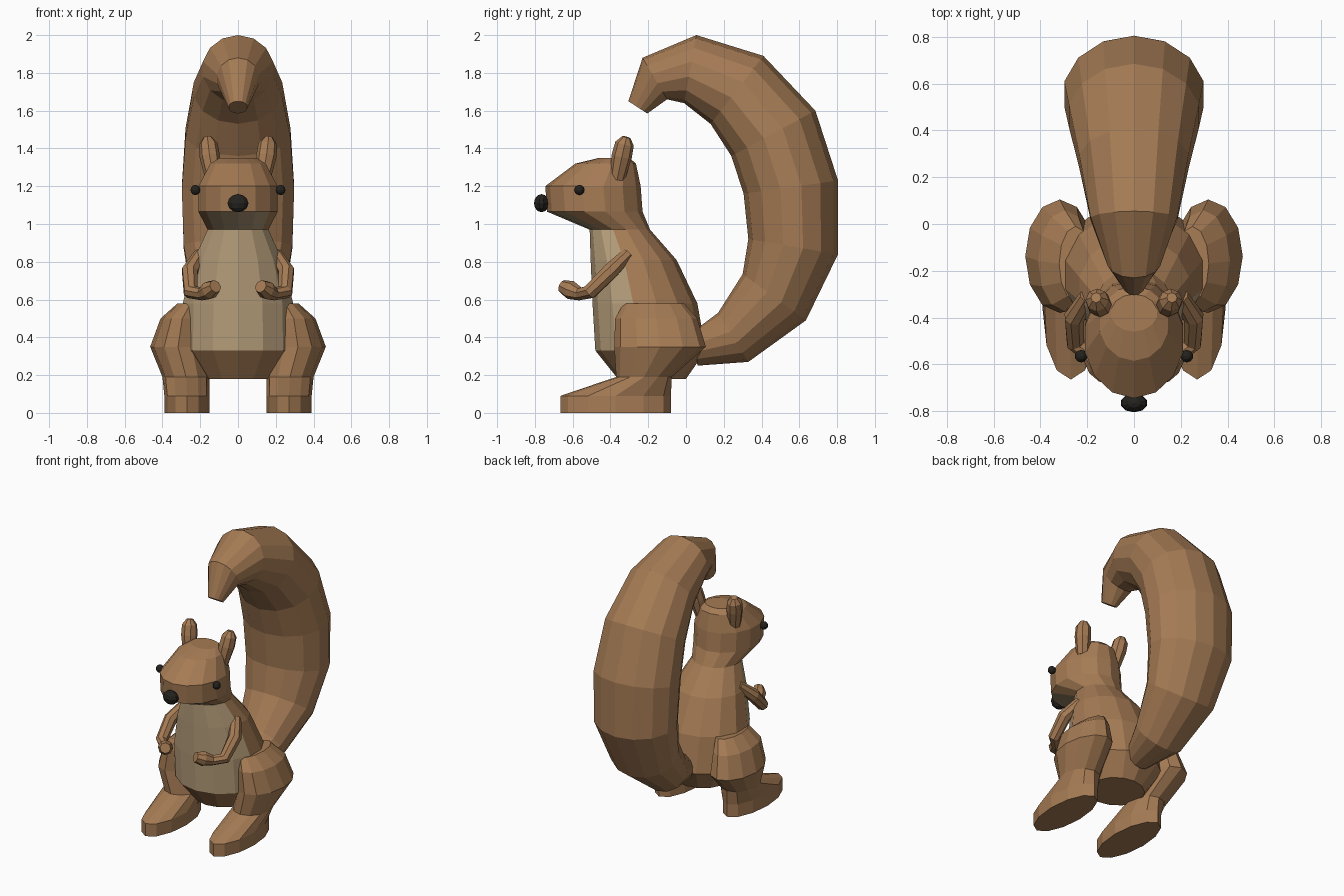
import bpy
import bmesh
from math import sin, cos, pi
from mathutils import Vector, Matrix

cube = bpy.data.objects.get("Cube")
if cube:
    bpy.data.objects.remove(cube, do_unlink=True)


def material(name, rgb):
    mat = bpy.data.materials.new(name)
    mat.use_nodes = True
    mat.diffuse_color = (*rgb, 1)
    mat.node_tree.nodes["Principled BSDF"].inputs["Base Color"].default_value = (*rgb, 1)
    return mat


fur = material("brown fur", (0.38, 0.2, 0.09))
cream = material("cream belly", (0.48, 0.35, 0.2))
black = material("near black", (0.018, 0.016, 0.013))


def finish(name, bm, mats):
    bmesh.ops.recalc_face_normals(bm, faces=bm.faces)
    mesh = bpy.data.meshes.new(name)
    bm.to_mesh(mesh)
    bm.free()
    for mat in mats:
        mesh.materials.append(mat)
    obj = bpy.data.objects.new(name, mesh)
    bpy.context.collection.objects.link(obj)
    return obj


def loft(name, rings, sides, mats=(fur,), side=1, rule=None):
    """Skin a row of elliptical rings, each (centre, half axis u, half axis v)."""
    bm = bmesh.new()
    rows = []
    for c, u, v in rings:
        row = []
        for k in range(sides):
            a = 2 * pi * k / sides
            p = c + u * sin(a) + v * cos(a)
            row.append(bm.verts.new((p.x * side, p.y, p.z)))
        rows.append(row)
    for i, (low, high) in enumerate(zip(rows, rows[1:])):
        for k in range(sides):
            j = (k + 1) % sides
            face = bm.faces.new((low[k], low[j], high[j], high[k]))
            if rule:
                face.material_index = rule(i, min(k, sides - 1 - k))
    bm.faces.new(rows[0])
    bm.faces.new(rows[-1])
    return finish(name, bm, mats)


def level(z, front, back, inner, outer):
    """Horizontal ring from its extents."""
    centre = Vector(((inner + outer) / 2, (front + back) / 2, z))
    return centre, Vector(((outer - inner) / 2, 0, 0)), Vector((0, (front - back) / 2, 0))


def limb(name, points, sides, side):
    """Tube through (x, y, z, radius) points."""
    pos = [Vector(p[:3]) for p in points]
    rings = []
    for i, p in enumerate(points):
        along = (pos[min(i + 1, len(pos) - 1)] - pos[max(i - 1, 0)]).normalized()
        u = along.cross(Vector((0.3, -0.5, 0.8)) if abs(along.z) < 0.8 else Vector((0, 1, 0)))
        u.normalize()
        rings.append((pos[i], u * p[3], along.cross(u) * p[3]))
    return loft(name, rings, sides, side=side)


def ball(name, centre, radii):
    bm = bmesh.new()
    bmesh.ops.create_uvsphere(bm, u_segments=10, v_segments=6, radius=1,
                              matrix=Matrix.LocRotScale(Vector(centre), None, Vector(radii)))
    return finish(name, bm, (black,))


# Body and head: z, front, back, half width
torso = [
    (0.18, -0.36, 0.0, 0.19),
    (0.33, -0.48, 0.105, 0.305),
    (0.58, -0.495, 0.06, 0.30),
    (0.81, -0.505, -0.05, 0.24),
    (0.97, -0.51, -0.19, 0.165),
    (1.065, -0.735, -0.23, 0.215),
    (1.2, -0.745, -0.24, 0.215),
    (1.32, -0.585, -0.265, 0.15),
    (1.35, -0.46, -0.30, 0.1),
]


def belly(i, k):
    # cream chest between hip and neck, narrower under the chin
    return int(1 <= i <= 3 and k < 3 or i == 4 and k < 2)


loft("body_and_head", [level(z, f, b, -w, w) for z, f, b, w in torso], 14,
     (fur, cream), rule=belly)

# Tail: outer y z, inner y z, half width
tail = [
    (0.06, 0.25, 0.05, 0.44, 0.10),
    (0.33, 0.27, 0.17, 0.53, 0.18),
    (0.635, 0.49, 0.30, 0.735, 0.25),
    (0.805, 0.84, 0.33, 0.92, 0.295),
    (0.805, 1.23, 0.305, 1.16, 0.305),
    (0.685, 1.6, 0.24, 1.36, 0.285),
    (0.41, 1.89, 0.13, 1.53, 0.24),
    (0.055, 2.0, -0.01, 1.64, 0.19),
    (-0.23, 1.88, -0.10, 1.66, 0.115),
    (-0.305, 1.65, -0.205, 1.585, 0.05),
]
tail_rings = []
for oy, oz, iy, iz, w in tail:
    outer, inner = Vector((0, oy, oz)), Vector((0, iy, iz))
    tail_rings.append(((outer + inner) / 2, Vector((w, 0, 0)), (outer - inner) / 2))
loft("tail", tail_rings, 14)

ball("nose", (0, -0.765, 1.11), (0.058, 0.04, 0.048))

# Leg with foot: z, front, back, inner, outer
leg = [
    (0, -0.665, -0.08, 0.15, 0.39),
    (0.09, -0.665, -0.08, 0.15, 0.39),
    (0.19, -0.37, -0.075, 0.15, 0.40),
    (0.35, -0.38, 0.105, 0.17, 0.465),
    (0.5, -0.375, 0.06, 0.18, 0.41),
    (0.58, -0.33, -0.01, 0.18, 0.32),
]
arm = [
    (0.20, -0.31, 0.84, 0.035),
    (0.255, -0.40, 0.75, 0.045),
    (0.25, -0.51, 0.64, 0.04),
    (0.19, -0.56, 0.63, 0.035),
    (0.15, -0.61, 0.65, 0.05),
    (0.12, -0.655, 0.67, 0.035),
]
ear = [
    (0.13, -0.365, 1.24, 0.042),
    (0.15, -0.34, 1.36, 0.054),
    (0.158, -0.325, 1.425, 0.05),
    (0.162, -0.315, 1.46, 0.022),
]

# Paired parts
for label, side in (("left", 1), ("right", -1)):
    loft(label + "_leg", [level(*row) for row in leg], 12, side=side)
    limb(label + "_arm", arm, 8, side)
    limb(label + "_ear", ear, 8, side)
    ball(label + "_eye", (0.226 * side, -0.565, 1.18), (0.027, 0.027, 0.027))
